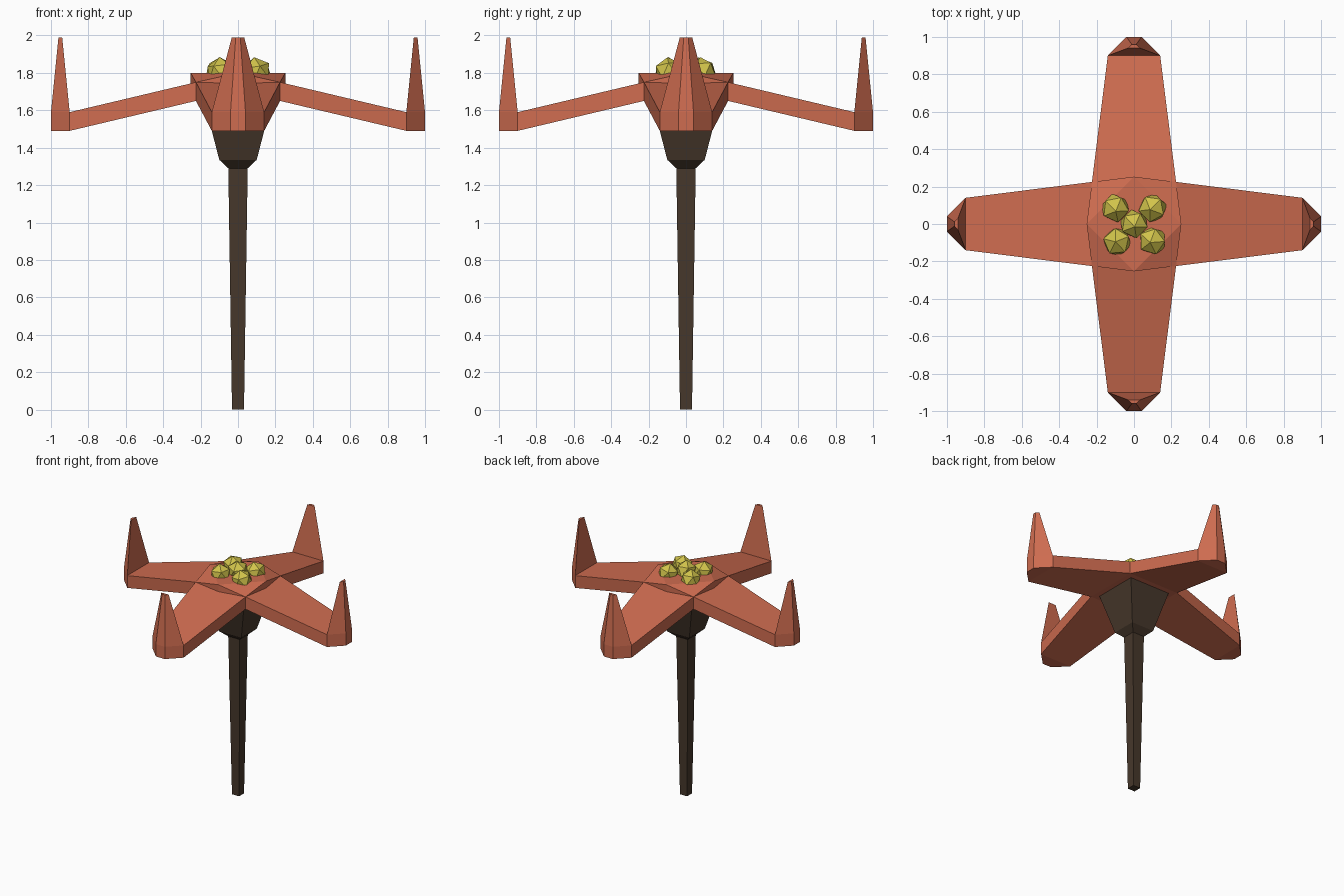
import bpy, bmesh, random
from math import pi, cos, sin
from mathutils import Matrix, Euler, Vector

if "Cube" in bpy.data.objects:
    bpy.data.objects.remove(bpy.data.objects["Cube"])

random.seed(4)


def material(name, rgb):
    m = bpy.data.materials.new(name)
    m.diffuse_color = (*rgb, 1)
    m.use_nodes = True
    m.node_tree.nodes["Principled BSDF"].inputs["Base Color"].default_value = m.diffuse_color
    return m


PETAL = material("petal_red", (0.62, 0.15, 0.08))
STEM = material("stem_brown", (0.062, 0.039, 0.024))
POLLEN = material("pollen_yellow", (0.64, 0.55, 0.07))


def loft(bm, rings, cap_end=True):
    """Skin a list of equal-length rings and cap the ends."""
    vs = [[bm.verts.new(p) for p in r] for r in rings]
    n = len(rings[0])
    for a, b in zip(vs, vs[1:]):
        for i in range(n):
            j = (i + 1) % n
            bm.faces.new((a[i], a[j], b[j], b[i]))
    bm.faces.new(vs[0][::-1])
    if cap_end:
        bm.faces.new(vs[-1])
    return vs


def finish(name, bm, mat):
    bmesh.ops.recalc_face_normals(bm, faces=bm.faces[:])
    me = bpy.data.meshes.new(name)
    bm.to_mesh(me)
    bm.free()
    me.materials.append(mat)
    ob = bpy.data.objects.new(name, me)
    bpy.context.collection.objects.link(ob)
    return ob


def square(h, z):
    return [(-h, -h, z), (h, -h, z), (h, h, z), (-h, h, z)]


# Square tapering stem
bm = bmesh.new()
loft(bm, [square(0.032, 0), square(0.052, 1.30)])
finish("stem", bm, STEM)

# Square cup under the flower
bm = bmesh.new()
loft(bm, [square(0.052, 1.29), square(0.10, 1.335), square(0.185, 1.665)])
finish("cup", bm, STEM)


# Flower centre: octagon with raised mid points and drooping corners
def octagon(z_mid, z_corner):
    pts = []
    for k in range(4):
        a = k * pi / 2
        c, s = cos(a), sin(a)
        pts.append((0.253 * c, 0.253 * s, z_mid))
        pts.append((0.225 * (c - s), 0.225 * (s + c), z_corner))
    return pts


bm = bmesh.new()
top = loft(bm, [octagon(1.65, 1.65), octagon(1.80, 1.75)], cap_end=False)[-1]
bm.faces.new(top[0::2])
for k in range(0, 8, 2):
    bm.faces.new((top[k], top[k + 1], top[(k + 2) % 8]))
finish("flower_centre", bm, PETAL)


# Four petals, each a sloping slab with an upturned tip
def slab_end(x, w, z):
    return [(x, -w, z), (x, w, z), (x, w, z + 0.10), (x, -w, z + 0.10)]


def tip_ring(x0, w0, x1, w1, z):
    return [(x0, -w0, z), (x1, -w1, z), (x1, w1, z), (x0, w0, z)]


for k, side in enumerate(("right", "back", "left", "front")):
    bm = bmesh.new()
    loft(bm, [slab_end(0.225, 0.225, 1.65), slab_end(0.90, 0.14, 1.49)])
    loft(bm, [tip_ring(0.90, 0.14, 1.0, 0.04, 1.49),
              tip_ring(0.90, 0.14, 1.0, 0.04, 1.59),
              tip_ring(0.94, 0.033, 0.96, 0.012, 1.99)])
    bm.transform(Matrix.Rotation(k * pi / 2, 4, 'Z'))
    finish("petal_" + side, bm, PETAL)

# Pollen beads
for i, (x, y, z) in enumerate([(0, 0, 1.82), (-0.10, 0.085, 1.805), (0.10, 0.085, 1.805),
                               (-0.09, -0.095, 1.805), (0.10, -0.09, 1.805)]):
    bm = bmesh.new()
    bmesh.ops.create_icosphere(bm, subdivisions=1, radius=0.08)
    spin = Euler([random.uniform(-0.2, 0.2), random.uniform(-0.2, 0.2), random.uniform(0, 6)])
    bm.transform(Matrix.Translation(Vector((x, y, z))) @ spin.to_matrix().to_4x4())
    finish(f"pollen_{i + 1}", bm, POLLEN)
